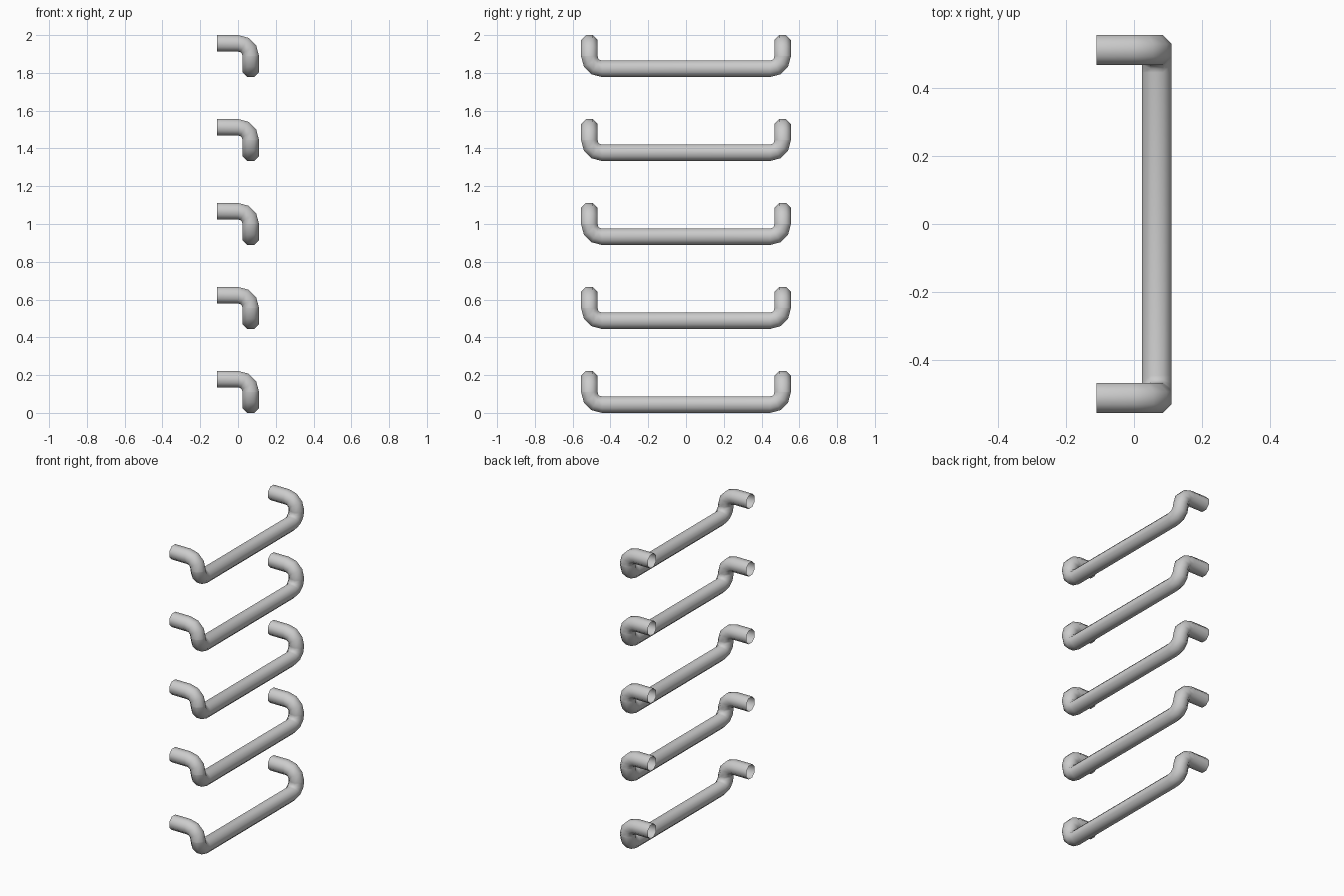
import bpy, bmesh, math
from mathutils import Vector

if "Cube" in bpy.data.objects:
    bpy.data.objects.remove(bpy.data.objects["Cube"])

SIDES, APOTHEM, BEND, STEPS = 8, 0.0437, 0.066, 3
X_BACK, X_BAR, Y_LEG = -0.111, 0.0673, 0.5115
Z_BAR, Z_TOP = APOTHEM, 0.222 - APOTHEM
SPACING, COUNT = 0.4445, 5


def rounded_path(corners):
    """Return (point, tangent) pairs with each right-angle corner turned into an arc."""
    pts = [Vector(c) for c in corners]
    path = [(pts[0], (pts[1] - pts[0]).normalized())]
    for a, b, c in zip(pts, pts[1:], pts[2:]):
        d1, d2 = (b - a).normalized(), (c - b).normalized()
        centre = b - d1 * BEND + d2 * BEND
        for i in range(STEPS + 1):
            t = math.pi / 2 * i / STEPS
            point = centre + BEND * (d1 * math.sin(t) - d2 * math.cos(t))
            path.append((point, d1 * math.cos(t) + d2 * math.sin(t)))
    path.append((pts[-1], (pts[-1] - pts[-2]).normalized()))
    return path


def sweep_tube(name, path):
    """Sweep an open-ended octagon along the path, carrying its frame along."""
    bm = bmesh.new()
    radius = APOTHEM / math.cos(math.pi / SIDES)
    u, last, prev = Vector((0, 0, 1)), path[0][1], None
    for point, tangent in path:
        u = last.rotation_difference(tangent) @ u
        v, last = tangent.cross(u), tangent
        ring = []
        for k in range(SIDES):
            a = 2 * math.pi * (k + 0.5) / SIDES
            ring.append(bm.verts.new(point + radius * (u * math.cos(a) + v * math.sin(a))))
        if prev:
            for k in range(SIDES):
                n = (k + 1) % SIDES
                bm.faces.new((prev[k], prev[n], ring[n], ring[k])).smooth = True
        prev = ring
    bmesh.ops.recalc_face_normals(bm, faces=bm.faces)
    mesh = bpy.data.meshes.new(name)
    bm.to_mesh(mesh)
    bm.free()
    return mesh


# Bent rung: wall stub, drop leg, cross bar, drop leg, wall stub
rung = sweep_tube("ladder_rung", rounded_path([
    (X_BACK, -Y_LEG, Z_TOP), (X_BAR, -Y_LEG, Z_TOP), (X_BAR, -Y_LEG, Z_BAR),
    (X_BAR, Y_LEG, Z_BAR), (X_BAR, Y_LEG, Z_TOP), (X_BACK, Y_LEG, Z_TOP)]))

# Evenly spaced rungs sharing one mesh
for i in range(COUNT):
    obj = bpy.data.objects.new(f"ladder_rung_{i + 1}", rung)
    obj.location.z = i * SPACING
    bpy.context.collection.objects.link(obj)
